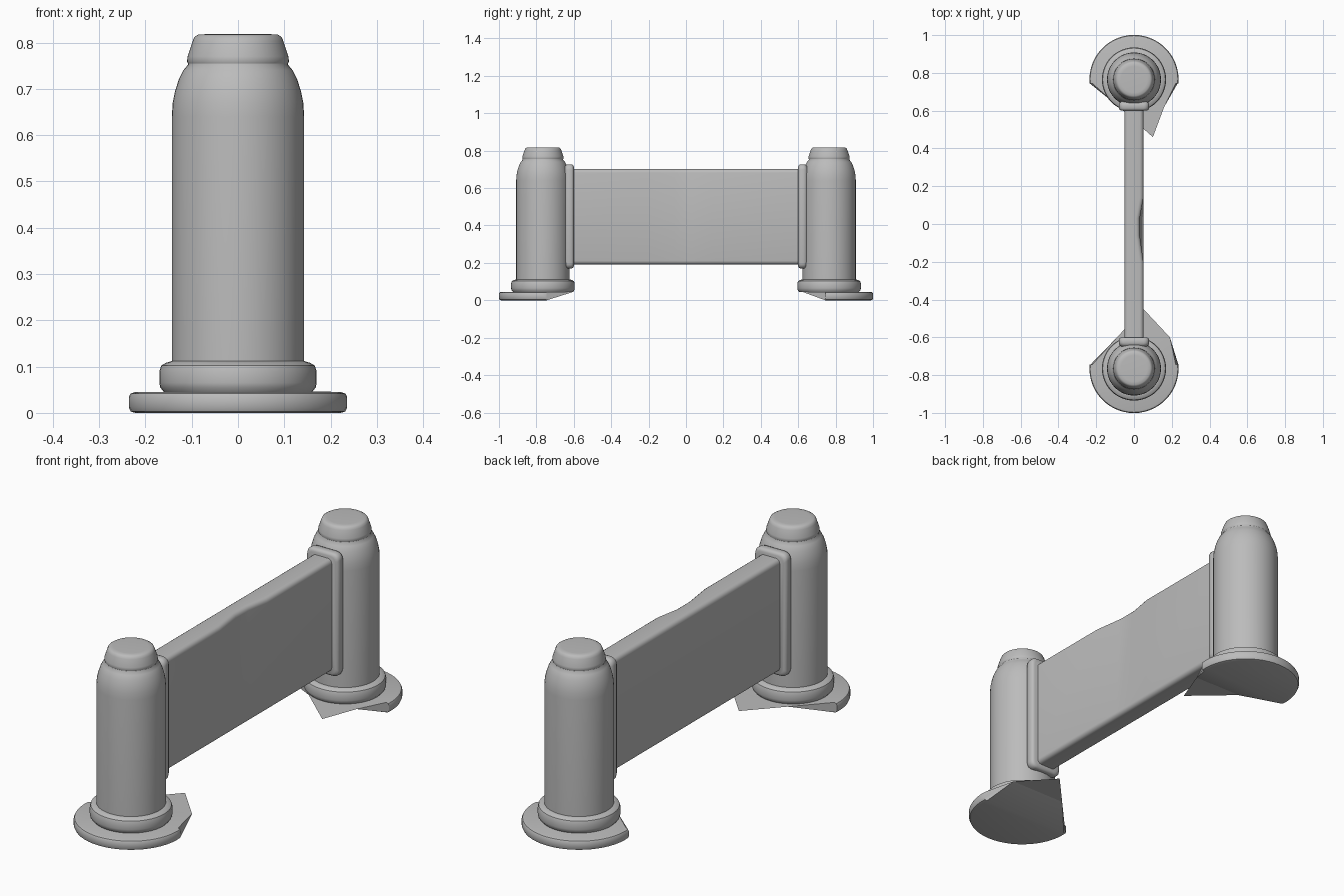
import bpy, bmesh, math

if "Cube" in bpy.data.objects:
    bpy.data.objects.remove(bpy.data.objects["Cube"])

grey = bpy.data.materials.new("grey metal")
grey.diffuse_color = (0.5, 0.5, 0.5, 1)
grey.use_nodes = True
grey.node_tree.nodes["Principled BSDF"].inputs["Base Color"].default_value = grey.diffuse_color
POST_Y = 0.765


def finish(name, bm, angle=40):
    bmesh.ops.recalc_face_normals(bm, faces=bm.faces)
    mesh = bpy.data.meshes.new(name)
    bm.to_mesh(mesh)
    bm.free()
    mesh.materials.append(grey)
    ob = bpy.data.objects.new(name, mesh)
    bpy.context.collection.objects.link(ob)
    bpy.ops.object.select_all(action='DESELECT')
    ob.select_set(True)
    bpy.context.view_layer.objects.active = ob
    bpy.ops.object.shade_smooth_by_angle(angle=math.radians(angle))
    return ob


def loft(bm, rings, closed=True):
    """Skin a list of point rings and cap both ends."""
    rows = [[bm.verts.new(p) for p in ring] for ring in rings]
    n = len(rows[0])
    for a, b in zip(rows, rows[1:]):
        for i in range(n if closed else n - 1):
            j = (i + 1) % n
            bm.faces.new((a[i], a[j], b[j], b[i]))
    if closed:
        bm.faces.new(rows[0])
        bm.faces.new(rows[-1])
    return rows


def lathe(name, y, profile, sides=48):
    bm = bmesh.new()
    loft(bm, [[(r * math.cos(2 * math.pi * i / sides),
                y + r * math.sin(2 * math.pi * i / sides), z)
               for i in range(sides)] for r, z in profile])
    return finish(name, bm)


def rounded_rect(hx, z0, z1, r, steps=4):
    """Rounded rectangle in the xz plane."""
    pts = []
    for k, (sx, z) in enumerate(((1, z1 - r), (-1, z1 - r), (-1, z0 + r), (1, z0 + r))):
        for i in range(steps + 1):
            a = math.pi / 2 * (k + i / steps)
            pts.append((sx * (hx - r) + r * math.cos(a), z + r * math.sin(a)))
    return pts


BODY = [(0.143, 0.09), (0.143, 0.64), (0.141, 0.67), (0.136, 0.695), (0.128, 0.72),
        (0.118, 0.74), (0.108, 0.752), (0.108, 0.757)]
CAP = [(0.100, 0.752), (0.107, 0.753), (0.110, 0.759), (0.109, 0.77),
       (0.098, 0.803), (0.094, 0.812), (0.086, 0.817), (0.07, 0.818)]
COLLAR = [(0.16, 0.045), (0.168, 0.055), (0.170, 0.065), (0.170, 0.09),
          (0.166, 0.102), (0.156, 0.108), (0.143, 0.112)]
RIM = [(0.222, 0.0), (0.232, 0.003), (0.236, 0.012),
       (0.236, 0.034), (0.232, 0.042), (0.222, 0.045)]


def foot(name, s, left, right, tip):
    """Round outer foot plate with a sloping underside and a thin inner tip."""
    bm = bmesh.new()
    y0 = -0.02
    rings = []
    for r, z in RIM:
        a0 = math.asin(-y0 / r)
        rings.append([(r * math.cos(a), s * (POST_Y + r * math.sin(a)), z)
                      for a in [-a0 + (math.pi + 2 * a0) * i / 28 for i in range(29)]])
    rows = loft(bm, rings, closed=False)
    l, r, t = [bm.verts.new((x, s * y, 0.046)) for x, y in (left, right, tip)]
    bottom, top = rows[0], rows[-1]
    bm.faces.new(bottom)
    bm.faces.new(top + [l, r])
    # sloping underside, side walls and flat tip
    bm.faces.new((bottom[-1], bottom[0], r))
    bm.faces.new((bottom[-1], r, l))
    bm.faces.new([row[0] for row in rows] + [r])
    bm.faces.new([row[-1] for row in rows] + [l])
    bm.faces.new((l, r, t))
    return finish(name, bm, 30)


for s, side in ((-1, "front"), (1, "back")):
    y = s * POST_Y
    lathe(side + "_post", y, BODY)
    lathe(side + "_cap", y, CAP)
    lathe(side + "_collar", y, COLLAR)

    # bracket clamping the panel to the post
    bm = bmesh.new()
    loft(bm, [[(x, s * yy, z) for x, z in rounded_rect(0.08 - d, 0.17 + d, 0.727 - d, 0.028)]
              for yy, d in ((0.70, 0.012), (0.648, 0.012), (0.641, 0.003), (0.63, 0),
                            (0.612, 0), (0.604, 0.004), (0.60, 0.012))])
    finish(side + "_bracket", bm)

foot("front_foot", -1, (-0.09, 0.60), (0.19, 0.60), (0.05, 0.45))
foot("back_foot", 1, (-0.08, 0.62), (0.16, 0.62), (0.10, 0.46))

# panel with a shallow dent in the upper middle of its right face
bm = bmesh.new()
section = rounded_rect(0.05, 0.192, 0.702, 0.02)
rings = []
for y, dent in ((-0.62, 0), (-0.2, 0), (-0.06, 0.02), (0.03, 0.02), (0.14, 0), (0.62, 0)):
    rings.append([(x - (dent * (z - 0.19) / 0.51 if x > 0.02 else 0), y, z)
                  for x, z in section])
loft(bm, rings)
finish("panel", bm)
